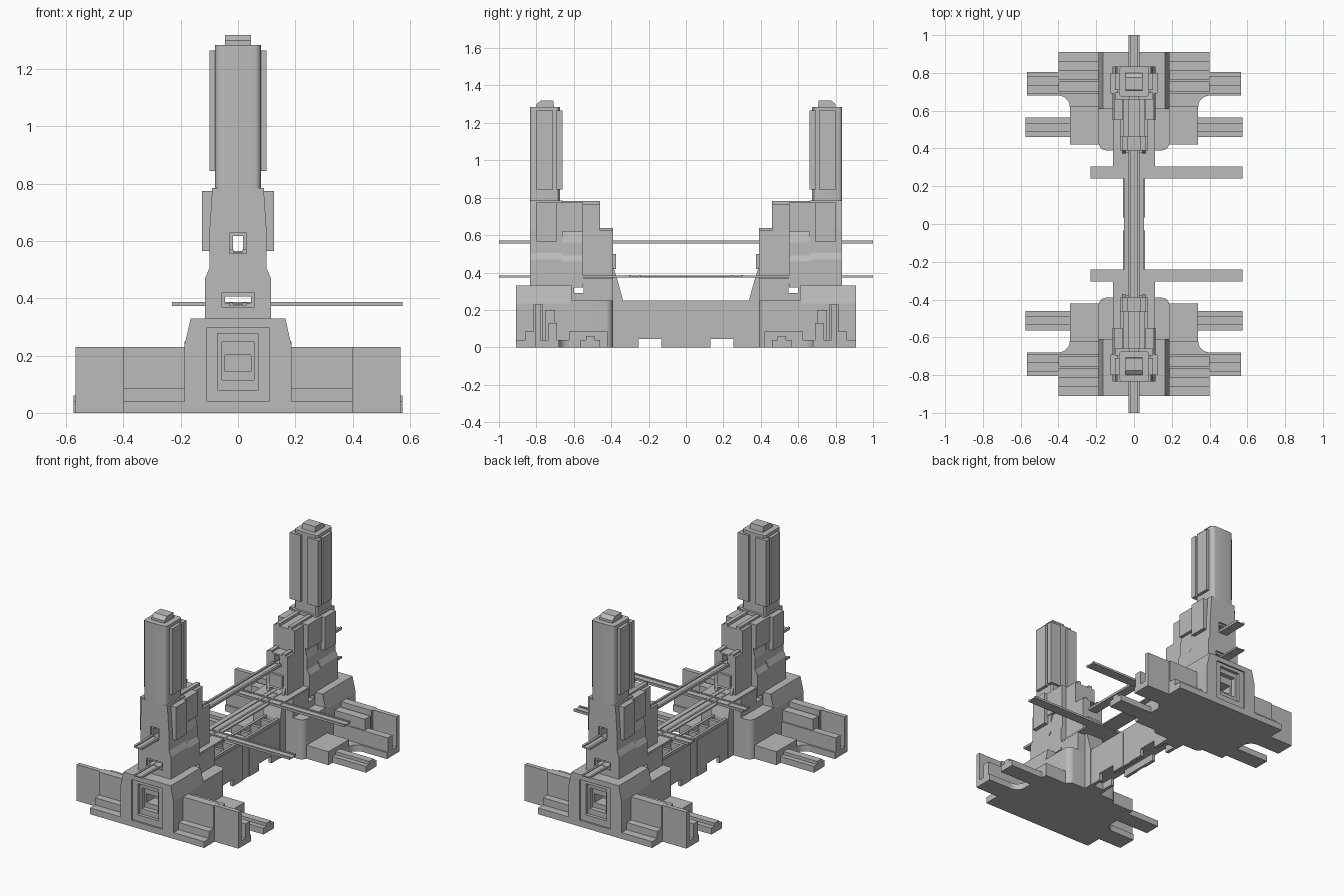
import bpy, bmesh, math

if "Cube" in bpy.data.objects:
    bpy.data.objects.remove(bpy.data.objects["Cube"])

grey = bpy.data.materials.new("stone_grey")
grey.diffuse_color = (0.5, 0.5, 0.5, 1)
grey.use_nodes = True
grey.node_tree.nodes["Principled BSDF"].inputs["Base Color"].default_value = grey.diffuse_color


def prism(name, pts, axis, a, b, mx=False, my=True, cuts=()):
    """Extrude a 2D outline along an axis, cut it, then mirror it in x and/or y."""
    def place(p, t):
        u, v = p
        return {"x": (t, u, v), "y": (u, t, v), "z": (u, v, t)}[axis]
    bm = bmesh.new()
    lo = [bm.verts.new(place(p, a)) for p in pts]
    hi = [bm.verts.new(place(p, b)) for p in pts]
    bm.faces.new(lo)
    bm.faces.new(hi)
    n = len(pts)
    for i in range(n):
        j = (i + 1) % n
        bm.faces.new((lo[i], lo[j], hi[j], hi[i]))
    bmesh.ops.recalc_face_normals(bm, faces=bm.faces)
    mesh = bpy.data.meshes.new(name)
    bm.to_mesh(mesh)
    bm.free()
    ob = bpy.data.objects.new(name, mesh)
    bpy.context.collection.objects.link(ob)
    mesh.materials.append(grey)
    for c in cuts:
        m = ob.modifiers.new("cut", "BOOLEAN")
        m.operation, m.solver, m.object = "DIFFERENCE", "EXACT", c
    if mx or my:
        m = ob.modifiers.new("mirror", "MIRROR")
        m.use_axis = (mx, my, False)
        m.use_mirror_merge = False
    return ob


def box(name, x0, x1, y0, y1, z0, z1, **kw):
    return prism(name, [(x0, y0), (x1, y0), (x1, y1), (x0, y1)], "z", z0, z1, **kw)


def cutter(*dims):
    ob = box("cutter", *dims, my=False)
    ob.hide_render = True
    return ob


def sym(half):
    """Complete a half outline across x = 0."""
    return half + [(-x, y) for x, y in reversed(half)]


# ---- cutters: beam tunnels, stepped niche, side windows, bridge notches
win = cutter(-.017, .017, -1.1, -.2, .565, .617)
win_frame = cutter(-.03, .03, -.9, -.825, .555, .628)
slot = cutter(-.045, .045, -1.1, -.2, .383, .407)
slot_frame = cutter(-.056, .056, -.9, -.825, .37, .42)
niche = [cutter(-.108, .108, -1, -.9, .04, .298),
         cutter(-.072, .072, -1, -.88, .08, .277),
         cutter(-.056, .056, -1, -.85, .115, .248),
         cutter(-.045, .045, -1, -.77, .145, .202)]
side_win = cutter(-.3, .3, -.6, -.547, .29, .338)
tunnels = [win, slot]

# ---- base platform with concave bites between the arms
arc = [(.40 - .06 * math.sin(t), .62 + .06 * math.cos(t))
       for t in [i * math.pi / 12 for i in range(7)]]
prism("base_platform", sym([(.40, -.91)] + [(x, -y) for x, y in arc] + [(.34, -.42)]),
      "z", 0, .04)
box("platform_ridge", .18, .40, -.86, -.80, .04, .085, mx=True)
box("rear_ridge", .18, .34, -.625, -.42, .04, .085, mx=True)

# ---- tall side arms: outer wall, floor and stepped shelf
box("arm_floor", .18, .567, -.805, -.68, 0, .04, mx=True)
box("arm_wall", .15, .567, -.805, -.777, 0, .23, mx=True)
box("arm_wall_thick", .15, .40, -.815, -.765, 0, .23, mx=True)
box("arm_shelf", .15, .567, -.735, -.69, .04, .13, mx=True)
box("arm_upper_shelf", .15, .40, -.755, -.70, .04, .20, mx=True)

# ---- low side arms with edge lips
box("low_arm_floor", .15, .575, -.565, -.46, 0, .04, mx=True)
box("low_arm_lip", .15, .575, -.535, -.49, .04, .06, mx=True)

# ---- gatehouse body with sloped shoulders
prism("gatehouse", sym([(.187, 0), (.187, .235), (.165, .33)]), "y", -.91, -.61, cuts=niche)
r = .04
corner = [(.187 - r + r * math.cos(t), -.39 - r + r * math.sin(t))
          for t in [i * math.pi / 12 for i in range(7)]]
prism("gatehouse_rear", sym([(.187, -.62)] + corner), "z", 0, .25)
box("rear_core", -.112, .112, -.62, -.39, .24, .372, cuts=[side_win])
prism("bridge_buttress", [(-.42, 0), (-.42, .43), (-.39, .43), (-.372, .38), (-.335, .245),
                          (-.335, 0)], "x", -.06, .06, cuts=[slot])

# ---- lower tower
prism("tower_foot", sym([(.115, .32), (.115, .47), (.10, .505), (.10, .63), (.09, .78)]),
      "y", -.835, -.66, cuts=[win_frame, slot_frame] + tunnels)
prism("tower_skirt", sym([(.115, .32), (.115, .46), (.10, .49), (.10, .56), (.085, .62)]),
      "y", -.665, -.55, cuts=tunnels)
box("side_panel", .08, .125, -.80, -.69, .565, .775, mx=True)
box("side_panel_rear", .06, .105, -.69, -.55, .62, .775, mx=True)
box("tower_back_high", -.075, .075, -.67, -.46, .36, .765, cuts=tunnels)
for z, w in ((.765, .03), (.62, .035)):
    box("back_rail", w, w + .025, -.66, -.46 if z > .7 else -.39, z, z + .017, mx=True)
box("tower_back_low", -.075, .075, -.47, -.39, .36, .625, cuts=tunnels)
box("back_low_block", -.045, .045, -.40, -.375, .42, .50)

# ---- upper tower with rounded corners, ribs and cap
c = .022
quarter = [(math.cos(i * math.pi / 8), math.sin(i * math.pi / 8)) for i in range(5)]
shaft = ([(.08 - c + c * u, -.835 + c - c * v) for u, v in reversed(quarter)]
         + [(.08, -.685), (.07, -.675)])
prism("tower_shaft", sym(shaft), "z", .77, 1.285)
box("side_rib", .07, .10, -.80, -.71, .845, 1.265, mx=True)
box("side_rib_rear", .07, .10, -.695, -.66, .845, 1.265, mx=True)
box("rear_rib", .025, .07, -.68, -.66, .845, 1.265, mx=True)
prism("tower_cap", [(-.80, 1.28), (-.80, 1.30), (-.775, 1.32), (-.71, 1.32), (-.705, 1.28)],
      "x", -.045, .045)
box("neck_collar", -.09, .09, -.835, -.66, .765, .785)

# ---- central bridge: walls, panels, floor and cross ties
notch = [cutter(-.2, .2, -.255, -.13, -.1, .045), cutter(-.2, .2, .13, .255, -.1, .045)]
box("bridge_wall", .035, .052, -.40, .40, 0, .25, mx=True, my=False, cuts=notch)
box("bridge_panel", .045, .057, -.335, -.035, 0, .232, mx=True, cuts=notch)
box("bridge_floor", -.05, .05, -.40, .40, .045, .10, my=False)
for y in (-.30, -.20, -.10):
    box("bridge_tie", -.04, .04, y, y + .02, .20, .245)
box("bridge_centre_tie", -.04, .04, -.035, .035, .10, .245, my=False)

# ---- long beams through both towers
box("upper_beam", -.028, .028, -1, 1, .555, .562, my=False)
box("upper_beam_rail", .016, .03, -1, 1, .555, .57, mx=True, my=False)
box("lower_beam", -.03, .03, -1, 1, .374, .380, my=False)
box("lower_beam_rail", .018, .03, -1, 1, .374, .385, mx=True, my=False)
box("lower_beam_side", .03, .053, -.40, .40, .374, .382, mx=True, my=False)

# ---- L-shaped walkways
box("walkway_link", .045, .112, -.56, -.24, .373, .383, mx=True)
box("walkway", -.23, .575, -.305, -.24, .373, .381)
for y in (-.305, -.252):
    box("walkway_lip", -.23, .575, y, y + .012, .373, .387)

# ---- apply all modifiers, remove the cutters and smooth the curved parts
bpy.context.view_layer.update()
deps = bpy.context.evaluated_depsgraph_get()
parts = [o for o in bpy.data.objects if not o.hide_render]
done = [(o, bpy.data.meshes.new_from_object(o.evaluated_get(deps))) for o in parts]
for o, mesh in done:
    o.modifiers.clear()
    o.data = mesh
for o in [o for o in bpy.data.objects if o.hide_render]:
    bpy.data.objects.remove(o)
for o in bpy.data.objects:
    o.select_set(o.name in ("tower_shaft", "gatehouse_rear", "base_platform"))
bpy.context.view_layer.objects.active = bpy.data.objects["tower_shaft"]
bpy.ops.object.shade_smooth_by_angle(angle=math.radians(30))
